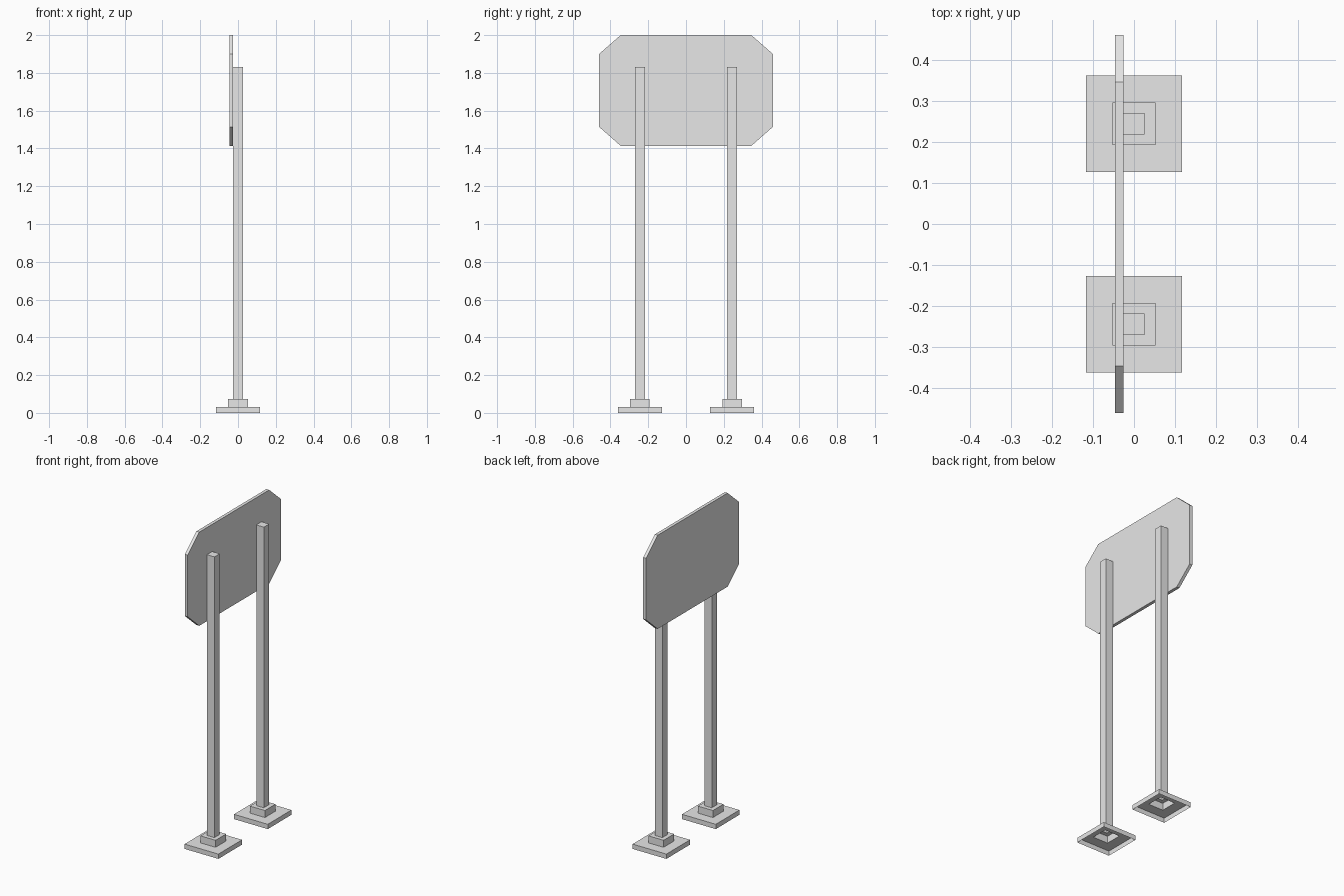
import bpy
import bmesh

cube = bpy.data.objects.get("Cube")
if cube:
    bpy.data.objects.remove(cube, do_unlink=True)

grey = bpy.data.materials.new("plain grey")
grey.use_nodes = True
colour = (0.8, 0.8, 0.8, 1)
grey.diffuse_color = colour
grey.node_tree.nodes["Principled BSDF"].inputs["Base Color"].default_value = colour


def finish(name, bm):
    mesh = bpy.data.meshes.new(name)
    bm.to_mesh(mesh)
    bm.free()
    mesh.materials.append(grey)
    obj = bpy.data.objects.new(name, mesh)
    bpy.context.collection.objects.link(obj)
    return obj


def square_shell(name, y, profile, cap=False):
    """Hollow square shell through (half width, height) steps, open below."""
    bm = bmesh.new()
    corners = [(-1, -1), (1, -1), (1, 1), (-1, 1)]
    rings = [[bm.verts.new((cx * r, y + cy * r, z)) for cx, cy in corners]
             for r, z in profile]
    for low, high in zip(rings, rings[1:]):
        for i in range(4):
            j = (i + 1) % 4
            bm.faces.new((low[i], low[j], high[j], high[i]))
    if cap:
        bm.faces.new(rings[-1])
    return finish(name, bm)


# Two posts, each on a stepped foot
POST, COLLAR, PLATE = 0.026, 0.052, 0.117
for side, y in (("front", -0.244), ("back", 0.244)):
    square_shell(side + "_foot", y, [(PLATE, 0), (PLATE, 0.03), (COLLAR, 0.03),
                                     (COLLAR, 0.074), (POST, 0.074)])
    square_shell(side + "_post", y, [(POST, 0.074), (POST, 1.83)], cap=True)

# Sign board with clipped corners, fixed to the right side of the posts
half_y, half_z, mid_z = 0.46, 0.293, 1.707
cut_y, cut_z = 0.114, 0.1
outline = []
for sy, sz in ((1, 1), (-1, 1), (-1, -1), (1, -1)):
    pair = [(sy * half_y, sz * (half_z - cut_z)), (sy * (half_y - cut_y), sz * half_z)]
    outline += pair if sy * sz > 0 else pair[::-1]

bm = bmesh.new()
face = bm.faces.new([bm.verts.new((-0.046, y, mid_z + z)) for y, z in outline])
extruded = bmesh.ops.extrude_face_region(bm, geom=[face], use_keep_orig=True)
verts = [g for g in extruded["geom"] if isinstance(g, bmesh.types.BMVert)]
bmesh.ops.translate(bm, verts=verts, vec=(0.02, 0, 0))
bmesh.ops.recalc_face_normals(bm, faces=bm.faces)
finish("sign_board", bm)
